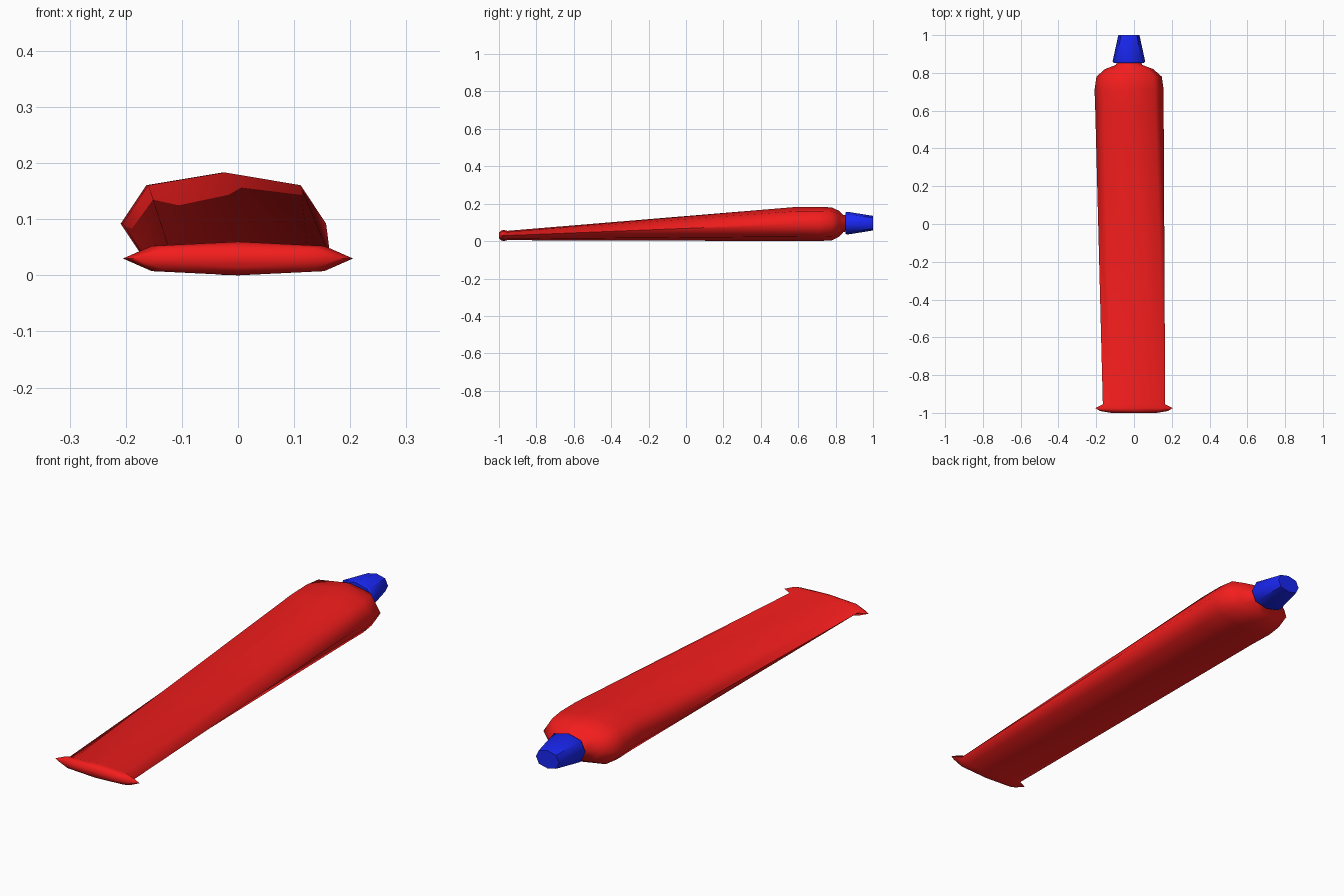
import bpy, bmesh, math
from math import radians

if "Cube" in bpy.data.objects:
    bpy.data.objects.remove(bpy.data.objects["Cube"])

K = 0.75  # fullness of the diagonal points of each eight-sided ring
RING = [(1, 0), (K, K), (0, 1), (-K, K), (-1, 0), (-K, -K), (0, -1), (K, -K)]


def material(name, color):
    m = bpy.data.materials.new(name)
    m.diffuse_color = color
    m.use_nodes = True
    m.node_tree.nodes["Principled BSDF"].inputs["Base Color"].default_value = m.diffuse_color
    return m


def loft(name, sections, mat, angle):
    """Skin eight-sided rings: (y, centre x, centre z, half width, half height)."""
    bm = bmesh.new()
    rings = [[bm.verts.new((cx + u * rx, y, cz + v * rz)) for u, v in RING]
             for y, cx, cz, rx, rz in sections]
    for a, b in zip(rings, rings[1:]):
        for i in range(8):
            j = (i + 1) % 8
            bm.faces.new((a[i], a[j], b[j], b[i]))
    bm.faces.new(rings[0])
    bm.faces.new(rings[-1])
    bmesh.ops.recalc_face_normals(bm, faces=bm.faces)
    mesh = bpy.data.meshes.new(name)
    bm.to_mesh(mesh)
    bm.free()
    mesh.materials.append(mat)
    ob = bpy.data.objects.new(name, mesh)
    bpy.context.collection.objects.link(ob)
    bpy.ops.object.select_all(action='DESELECT')
    ob.select_set(True)
    bpy.context.view_layer.objects.active = ob
    bpy.ops.object.shade_smooth_by_angle(angle=radians(angle))
    return ob


red = material("red", (0.9, 0.012, 0.012, 1))
blue = material("blue", (0.01, 0.02, 0.9, 1))

# Tube: crimped end, tapering body, rounded shoulder and neck
loft("tube_body", [
    (-1.0, 0, 0.03, 0.12, 0.014),
    (-0.99, 0, 0.03, 0.18, 0.025),
    (-0.975, 0, 0.03, 0.205, 0.030),
    (-0.955, 0, 0.03, 0.165, 0.025),
    (0.60, -0.024, 0.092, 0.181, 0.0915),
    (0.71, -0.026, 0.092, 0.183, 0.0915),
    (0.78, -0.026, 0.092, 0.173, 0.088),
    (0.82, -0.026, 0.093, 0.128, 0.068),
    (0.842, -0.026, 0.094, 0.070, 0.045),
    (0.87, -0.026, 0.095, 0.060, 0.042),
], red, 75)

# Screw cap
loft("cap", [
    (0.852, -0.027, 0.096, 0.080, 0.057),
    (0.862, -0.027, 0.096, 0.086, 0.061),
    (1.0, -0.027, 0.096, 0.056, 0.039),
], blue, 50)
